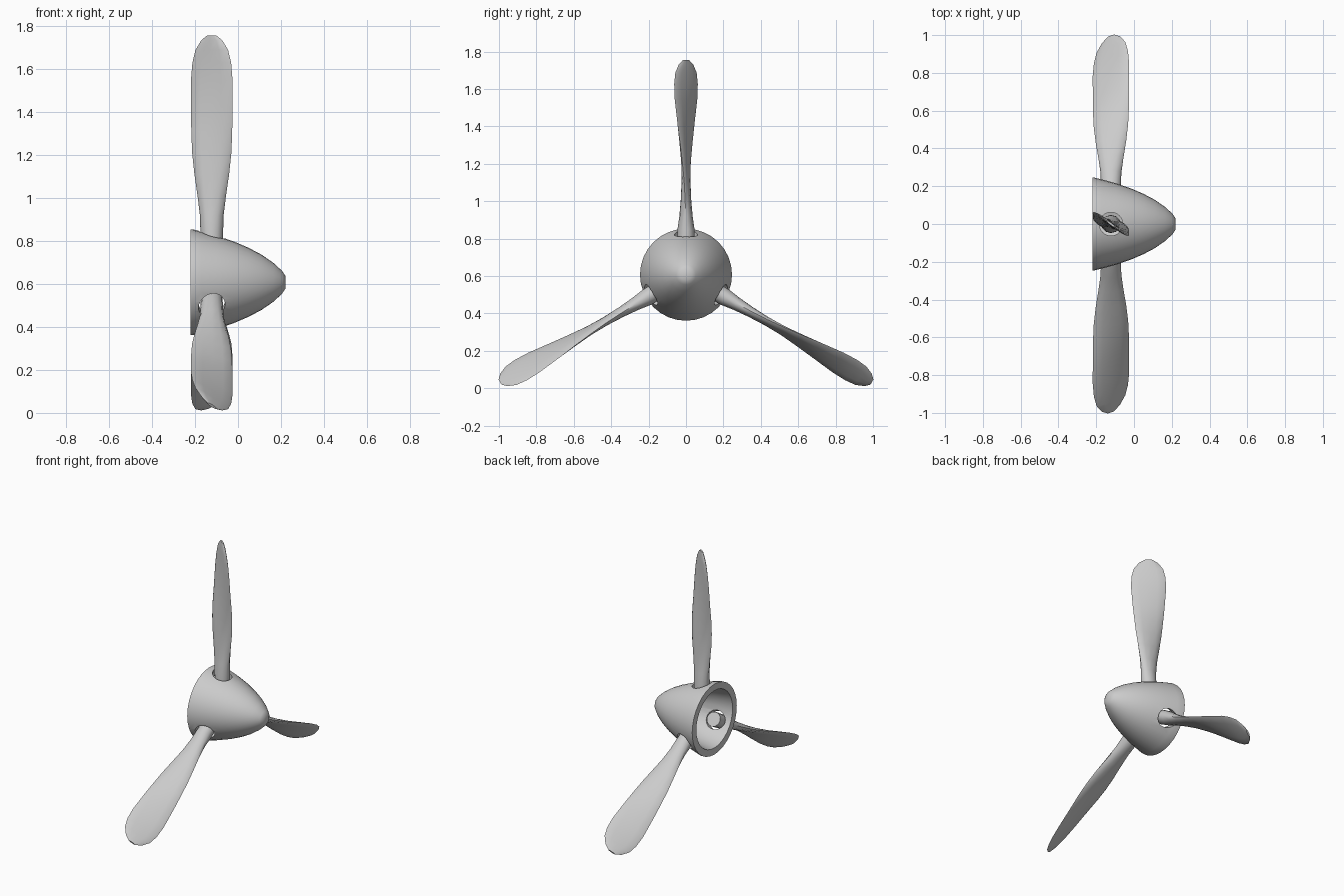
import bpy, bmesh, math
from mathutils import Matrix, Vector

if "Cube" in bpy.data.objects:
    bpy.data.objects.remove(bpy.data.objects["Cube"], do_unlink=True)

HUB_Z = 0.607
BLADE_X = -0.122

grey = bpy.data.materials.new("painted_grey")
grey.diffuse_color = (0.6, 0.6, 0.6, 1)
grey.use_nodes = True
grey.node_tree.nodes["Principled BSDF"].inputs["Base Color"].default_value = (0.6, 0.6, 0.6, 1)


def loft(name, rings, matrix):
    """Skin a list of point rings and close both ends."""
    bm = bmesh.new()
    loops = [[bm.verts.new(p) for p in ring] for ring in rings]
    n = len(loops[0])
    for a, b in zip(loops, loops[1:]):
        for i in range(n):
            j = (i + 1) % n
            bm.faces.new((a[i], a[j], b[j], b[i]))
    bm.faces.new(loops[0][::-1])
    bm.faces.new(loops[-1])
    bmesh.ops.recalc_face_normals(bm, faces=bm.faces)
    mesh = bpy.data.meshes.new(name)
    bm.to_mesh(mesh)
    bm.free()
    mesh.materials.append(grey)
    obj = bpy.data.objects.new(name, mesh)
    bpy.context.collection.objects.link(obj)
    obj.matrix_world = matrix
    return obj


def oval(cx, z, half_x, half_y, pitch, sides):
    """Pitched oval cross-section at height z."""
    turn = Matrix.Rotation(math.radians(-pitch), 3, 'Z')
    return [turn @ Vector((half_x * math.cos(a), half_y * math.sin(a), 0)) + Vector((cx, 0, z))
            for a in (math.tau * i / sides for i in range(sides))]


def smooth(obj, angle):
    bpy.ops.object.select_all(action='DESELECT')
    obj.select_set(True)
    bpy.context.view_layer.objects.active = obj
    bpy.ops.object.shade_smooth_by_angle(angle=math.radians(angle))


# Hollow spinner: outer skin from the nose back to the rim, then the cavity
profile = [(0.22, 0.03), (0.205, 0.053), (0.165, 0.09), (0.11, 0.128), (0.05, 0.16),
           (-0.02, 0.19), (-0.1, 0.217), (-0.17, 0.236), (-0.21, 0.246), (-0.22, 0.246),
           (-0.22, 0.2), (-0.1, 0.178), (0, 0.145), (0.08, 0.1), (0.13, 0.05)]
along_x = Matrix.Translation((0, 0, HUB_Z)) @ Matrix.Rotation(math.pi / 2, 4, 'Y')
spinner = loft("spinner", [oval(0, x, r, r, 0, 32) for x, r in profile], along_x)

# Blade stations: distance from axis, half chord, half thickness, pitch
stations = [(0.15, 0.05, 0.048, 0), (0.24, 0.053, 0.046, 0), (0.31, 0.055, 0.036, 2),
            (0.4, 0.066, 0.028, 4), (0.5, 0.081, 0.022, 7), (0.6, 0.093, 0.018, 12),
            (0.7, 0.1, 0.016, 18), (0.8, 0.106, 0.013, 25), (0.94, 0.114, 0.011, 32),
            (1.02, 0.11, 0.01, 35), (1.08, 0.095, 0.009, 37), (1.125, 0.062, 0.008, 38),
            (1.148, 0.026, 0.006, 38)]
blade_rings = [oval(BLADE_X, d, c, t, p, 12) for d, c, t, p in stations]

for name, degrees in (("top_blade", 0), ("front_blade", 120), ("rear_blade", 240)):
    place = Matrix.Translation((0, 0, HUB_Z)) @ Matrix.Rotation(math.radians(degrees), 4, 'X')
    smooth(loft(name, blade_rings, place), 40)

    # Clearance hole where the blade root enters the spinner
    cutter = loft("hole_cutter", [oval(BLADE_X, d, 0.062, 0.062, 0, 24) for d in (0.1, 0.32)], place)
    cutter.hide_render = True
    cut = spinner.modifiers.new("root_hole", 'BOOLEAN')
    cut.operation = 'DIFFERENCE'
    cut.solver = 'EXACT'
    cut.object = cutter
    bpy.context.view_layer.objects.active = spinner
    bpy.ops.object.modifier_apply(modifier=cut.name)
    bpy.data.objects.remove(cutter, do_unlink=True)

smooth(spinner, 35)
